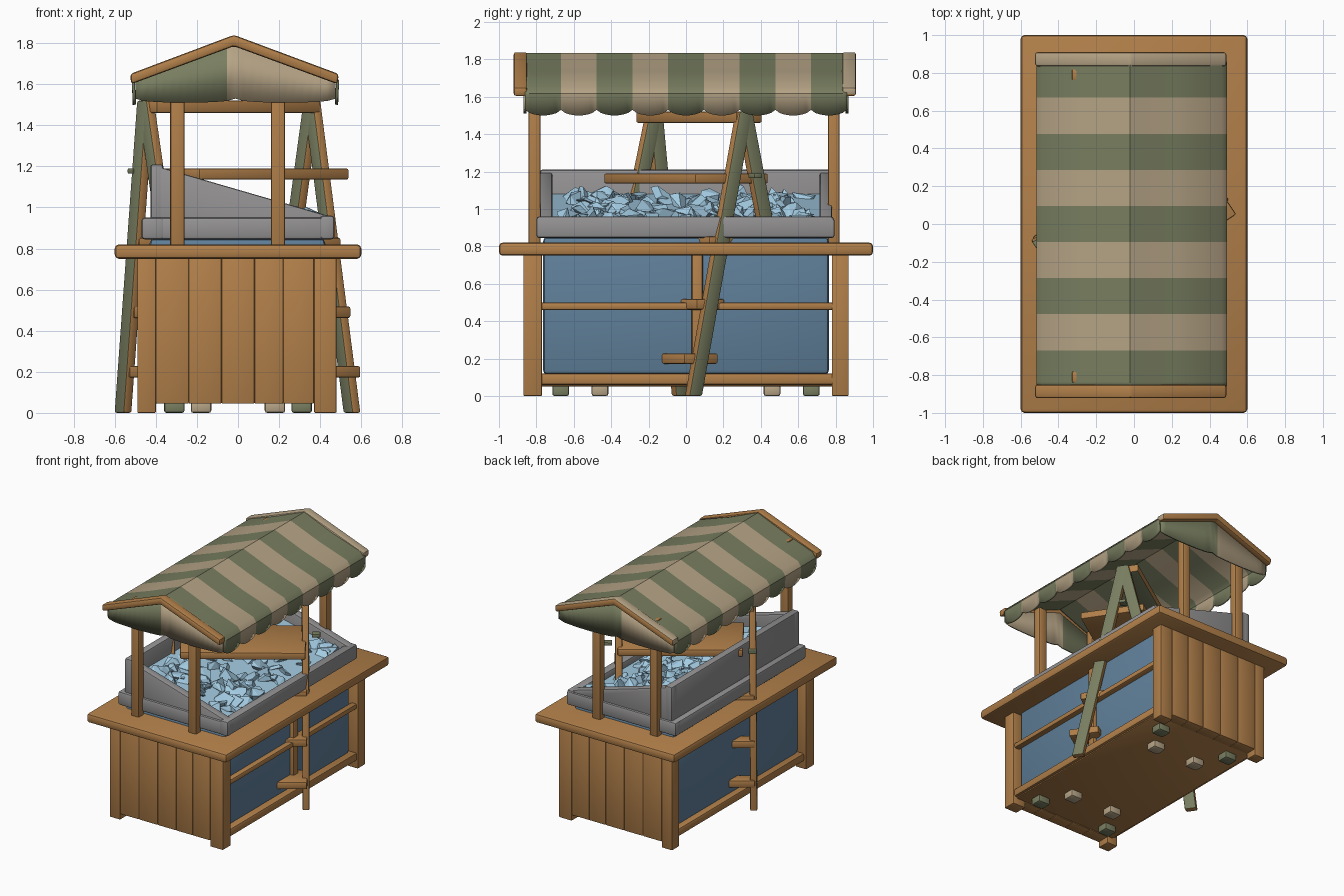
import bpy, bmesh, math, random
from mathutils import Vector

if "Cube" in bpy.data.objects:
    bpy.data.objects.remove(bpy.data.objects["Cube"])

random.seed(4)

def mat(name, srgb):
    m = bpy.data.materials.new(name)
    m.diffuse_color = [((c / 255 + 0.055) / 1.055) ** 2.4 for c in srgb] + [1]
    m.use_nodes = True
    m.node_tree.nodes["Principled BSDF"].inputs["Base Color"].default_value = m.diffuse_color
    return m

WOOD = mat("warm_wood", (178, 128, 74))
GREEN = mat("olive_green", (120, 126, 96))
BEIGE = mat("cream_beige", (182, 164, 134))
GREY = mat("stone_grey", (148, 146, 147))
BLUE = mat("tank_blue", (96, 128, 154))
ICE = mat("pale_ice", (163, 203, 226))

def finish(name, bm, mats, bevel=0.0, smooth=True, rule=None):
    """Turn a bmesh into a named object with optional bevel and colour rule."""
    bmesh.ops.recalc_face_normals(bm, faces=bm.faces)
    if bevel:
        bmesh.ops.bevel(bm, geom=bm.edges[:], offset=bevel, segments=2, profile=0.5, affect='EDGES')
    bm.normal_update()
    if rule:
        for f in bm.faces:
            f.material_index = rule(f)
    me = bpy.data.meshes.new(name)
    bm.to_mesh(me)
    bm.free()
    for m in mats:
        me.materials.append(m)
    ob = bpy.data.objects.new(name, me)
    bpy.context.collection.objects.link(ob)
    if smooth:
        bpy.ops.object.select_all(action='DESELECT')
        ob.select_set(True)
        bpy.context.view_layer.objects.active = ob
        bpy.ops.object.shade_smooth_by_angle(angle=math.radians(35))
    return ob

def prism(name, pts, lo, hi, mats, bevel=0.0, rule=None):
    """Extrude an x-z outline from y=lo to y=hi."""
    bm = bmesh.new()
    a = [bm.verts.new((x, lo, z)) for x, z in pts]
    b = [bm.verts.new((x, hi, z)) for x, z in pts]
    bm.faces.new(a)
    bm.faces.new(b[::-1])
    for i in range(len(pts)):
        j = (i + 1) % len(pts)
        bm.faces.new((a[i], a[j], b[j], b[i]))
    return finish(name, bm, mats, bevel, rule=rule)

def box(name, x, y, z, m, bevel=0.012):
    return prism(name, [(x[0], z[0]), (x[1], z[0]), (x[1], z[1]), (x[0], z[1])], y[0], y[1], [m], bevel)

ANG = math.radians(34)
U = Vector((math.cos(ANG), math.sin(ANG), 0))
V = Vector((-U.y, U.x, 0))

def slanted(name, p, q, su, sv, mats, bevel=0.01, rule=None):
    """Beam from p to q with level ends, section aligned to the turned ladder."""
    bm = bmesh.new()
    rings = [[bm.verts.new(Vector(c) + U * su * i / 2 + V * sv * j / 2)
              for i, j in ((-1, -1), (1, -1), (1, 1), (-1, 1))] for c in (p, q)]
    bm.faces.new(rings[0])
    bm.faces.new(rings[1])
    for i in range(4):
        j = (i + 1) % 4
        bm.faces.new((rings[0][i], rings[0][j], rings[1][j], rings[1][i]))
    return finish(name, bm, mats, bevel, rule=rule)

# Cabinet: end panels of planks with corner feet
for tag, y0, y1 in (("front", -0.87, -0.77), ("back", 0.78, 0.87)):
    edges = [-0.49, -0.40, -0.24, -0.08, 0.08, 0.22, 0.37, 0.48]
    for i in range(7):
        foot = i in (0, 6)
        box(f"{tag}_plank_{i}", (edges[i], edges[i + 1]), (y0, y1), (0 if foot else 0.045, 0.77), WOOD, 0.006)
box("countertop", (-0.6, 0.6), (-1, 1), (0.75, 0.82), WOOD, 0.02)
box("cabinet_floor", (-0.45, 0.45), (-0.78, 0.79), (0.05, 0.12), WOOD)
box("water_tank", (-0.43, 0.425), (-0.765, 0.765), (0.115, 0.85), BLUE, 0.025)
for nm, z0, z1 in (("lower_rail", 0.06, 0.12), ("middle_rail", 0.46, 0.50)):
    box(nm, (0.42, 0.47), (-0.78, 0.79), (z0, z1), WOOD)
box("left_lower_rail", (-0.47, -0.42), (-0.78, 0.79), (0.06, 0.12), WOOD)
box("middle_upright", (0.41, 0.455), (0.03, 0.09), (0.1, 0.76), WOOD)

# Small block feet under the floor
for sx in (-1, 1):
    for sy in (-1, 1):
        for nm, x, y, m in (("outer_foot", 0.31, 0.67, GREEN), ("inner_foot", 0.18, 0.46, BEIGE)):
            box(nm, (sx * x - 0.05, sx * x + 0.05), (sy * y - 0.045, sy * y + 0.045), (0, 0.06), m)

# Ice trough: rim, tall back wall, sloped end walls
box("trough_floor", (-0.45, 0.45), (-0.78, 0.78), (0.845, 0.88), GREY)
box("trough_rim_right", (0.40, 0.47), (-0.80, 0.79), (0.845, 0.96), GREY, 0.015)
box("trough_rim_left", (-0.47, -0.36), (-0.80, 0.79), (0.845, 0.95), GREY, 0.015)
box("trough_back_wall", (-0.425, -0.365), (-0.78, 0.78), (0.9, 1.21), GREY)
for tag, s in (("front", -1), ("back", 1)):
    a, b = sorted((s * 0.72, s * 0.795))
    box(f"trough_rim_{tag}", (-0.47, 0.47), (a, b), (0.845, 0.95), GREY, 0.015)
    a, b = sorted((s * 0.715, s * 0.78))
    prism(f"trough_{tag}_wall", [(-0.425, 0.9), (0.455, 0.9), (0.455, 0.955), (-0.425, 1.21)], a, b, [GREY], 0.01)

# Crushed ice: sloped bed with random faceted chunks
prism("ice_bed", [(-0.37, 0.87), (0.41, 0.87), (0.41, 0.91), (-0.37, 1.08)], -0.73, 0.73, [ICE])
bm = bmesh.new()
for i in range(110):
    x, y = random.uniform(-0.30, 0.34), random.uniform(-0.64, 0.64)
    c = Vector((x, y, 1.08 - (x + 0.37) * 0.22))
    r = random.uniform(0.055, 0.095)
    vs = []
    for k in range(9):
        d = Vector([random.gauss(0, 1) for _ in range(3)]).normalized()
        vs.append(bm.verts.new(c + Vector((d.x, d.y, d.z * 0.85)) * r))
    res = bmesh.ops.convex_hull(bm, input=vs)
    junk = [v for v in res["geom_interior"] if isinstance(v, bmesh.types.BMVert)]
    bmesh.ops.delete(bm, geom=junk, context='VERTS')
finish("ice_chunks", bm, [ICE], smooth=False)

# Canopy posts
for x in (-0.295, 0.195):
    for y in (-0.81, 0.79):
        box("canopy_post", (x - 0.035, x + 0.035), (y - 0.032, y + 0.032), (0.8, 1.72), WOOD)

# Canopy cloth: nine stripes with scalloped valances
XL, XR, XC, YE = -0.50, 0.475, -0.02, 0.86
N, SUB = 9, 8
bm = bmesh.new()
rows = []
for i in range(N * SUB + 1):
    y = -YE + 2 * YE * i / (N * SUB)
    zb = 1.53 - 0.03 * abs(math.sin(math.pi * i / SUB)) ** 0.6
    sec = [(XL - 0.005, zb), (XL - 0.01, 1.615), (XL + 0.015, 1.648), (-0.26, 1.728), (XC, 1.825),
           (0.22, 1.728), (XR - 0.015, 1.648), (XR + 0.01, 1.615), (XR + 0.005, zb)]
    rows.append([bm.verts.new((x, y, z)) for x, z in sec])
for i in range(N * SUB):
    for k in range(8):
        f = bm.faces.new((rows[i][k], rows[i][k + 1], rows[i + 1][k + 1], rows[i + 1][k]))
        f.material_index = (i // SUB) % 2
ob = finish("canopy_cloth", bm, [GREEN, BEIGE])
so = ob.modifiers.new("thickness", 'SOLIDIFY')
so.thickness = 0.015
so.offset = 0

# Gable cloths (half green, half cream) and peaked end rods
for tag, s in (("front", -1), ("back", 1)):
    bm = bmesh.new()
    cols = []
    n = 24
    for i in range(n + 1):
        x = XL + (XR - XL) * i / n
        zt = 1.80 - 0.17 * abs(x - XC) / 0.49
        zb = 1.53 - 0.02 * abs(math.sin(2 * math.pi * i / n)) ** 0.4
        cols.append((bm.verts.new((x, s * YE, zb)), bm.verts.new((x, s * YE, zt))))
    for i in range(n):
        f = bm.faces.new((cols[i][0], cols[i + 1][0], cols[i + 1][1], cols[i][1]))
        f.material_index = int((i >= n // 2 - 1) == (s < 0))
    ob = finish(f"{tag}_gable_cloth", bm, [GREEN, BEIGE])
    so = ob.modifiers.new("thickness", 'SOLIDIFY')
    so.thickness = 0.015
    so.offset = 0
    a, b = sorted((s * 0.85, s * 0.922))
    a, b = (a, b) if s < 0 else (0.835, 0.91)
    rod = [(-0.525, 1.65), (XC, 1.84), (0.49, 1.65), (0.485, 1.6), (XC, 1.785), (-0.52, 1.6)]
    prism(f"{tag}_gable_rod", rod, a, b, [WOOD, BEIGE], 0.014,
          (lambda f: int(f.normal.y < 0.6 and f.normal.z > -0.1)) if s > 0 else None)

# Turned step ladder standing through the stall: four splayed legs
def leg_rule(f):
    return int(abs(f.normal.dot(U)) > 0.8)

R_TOP, L_TOP = Vector((0.36, 0.31, 1.52)), Vector((-0.45, -0.17, 1.52))
legs = {"right_front": ((0.555, 0.04, 0), R_TOP), "right_back": ((0.18, 0.56, 0.2), R_TOP),
        "left_back": ((-0.56, -0.03, 0), L_TOP), "left_front": ((-0.26, -0.44, 0.2), L_TOP)}
for nm, (p, q) in legs.items():
    slanted(f"ladder_{nm}_leg", p, q, 0.05, 0.085, [WOOD, GREEN], rule=leg_rule)
mid = (R_TOP + L_TOP) / 2
slanted("ladder_top", mid + Vector((0, 0, -0.06)), mid, 0.96, 0.17, [WOOD, GREEN],
        rule=lambda f: int(f.normal.z < -0.7))
slanted("ladder_seat_board", (0.045, 0, 1.135), (0.045, 0, 1.19), 0.88, 0.47, [WOOD])

# Ladder treads sticking out either side of the cabinet
for z, d in ((0.2, 0.22), (0.49, 0.18), (0.825, 0.16)):
    for nm, key, s in (("right_tread", "right_front", 1), ("left_tread", "left_back", -1)):
        p, q = Vector(legs[key][0]), legs[key][1]
        c = p.lerp(q, z / 1.52) - U * s * 0.13
        if s < 0:
            d = 0.1
        h = Vector((0, 0, 0.028))
        slanted(nm, c - h, c + h, 0.28, d, [WOOD])
slanted("left_bolt", (-0.5, -0.1, 1.165), (-0.5, -0.1, 1.19), 0.06, 0.05, [GREEN], 0.005)
slanted("right_bolt", (0.41, 0.37, 1.165), (0.41, 0.37, 1.19), 0.06, 0.05, [GREEN], 0.005)
